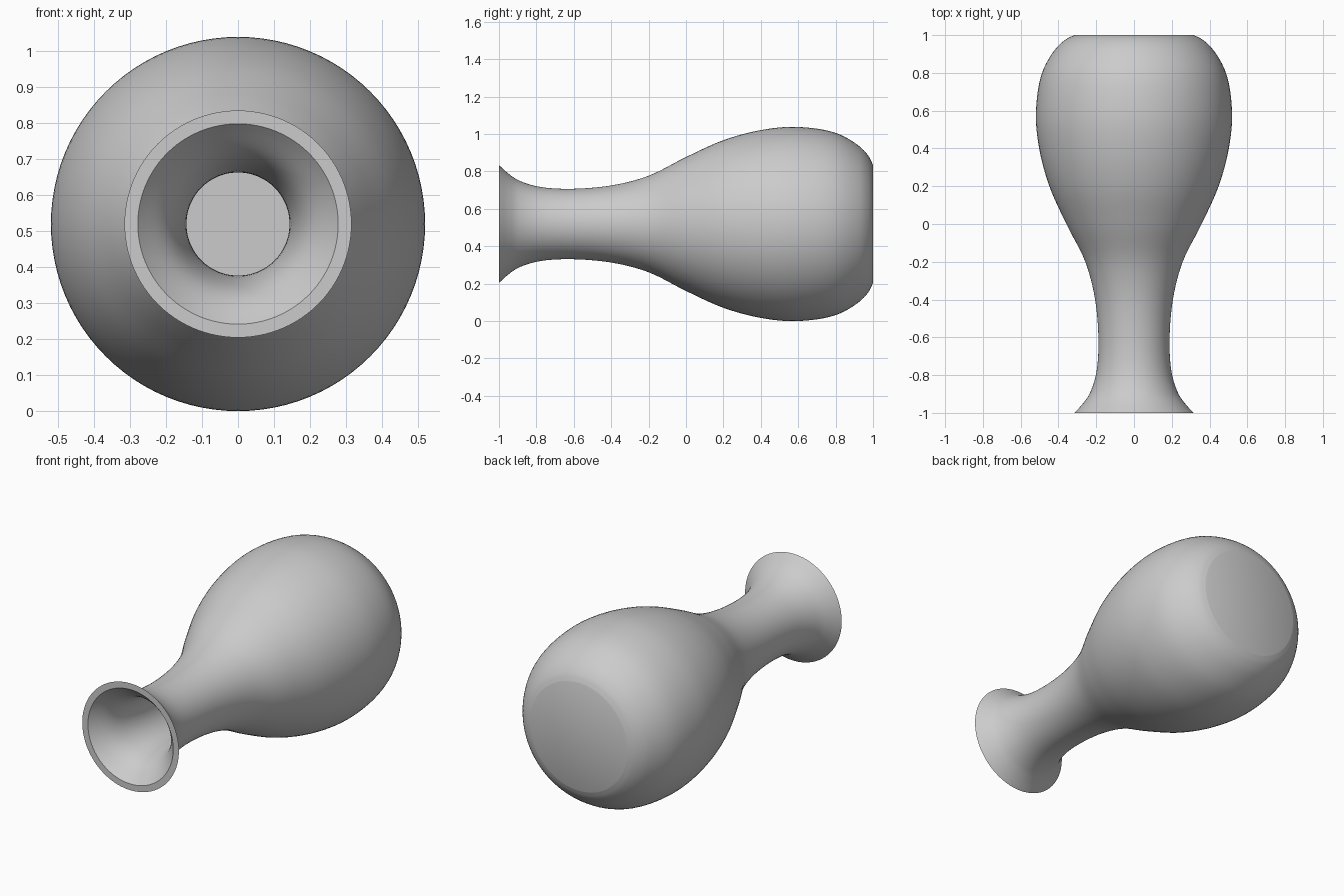
import bpy, bmesh, math
from mathutils import Vector

if "Cube" in bpy.data.objects:
    bpy.data.objects.remove(bpy.data.objects["Cube"])

AXIS_Z = 0.519   # height of the vase's axis as it lies on its side
SEGMENTS = 96


def smooth_curve(points, steps=6):
    """Sample a smooth curve through (y, radius) points."""
    p = [Vector(q) for q in points]
    p = [2 * p[0] - p[1]] + p + [2 * p[-1] - p[-2]]
    out = []
    for a, b, c, d in zip(p, p[1:], p[2:], p[3:]):
        ta, tb, tc = 0.0, math.sqrt((b - a).length), 0.0
        tc = tb + math.sqrt((c - b).length)
        td = tc + math.sqrt((d - c).length)
        for i in range(steps):
            t = tb + (tc - tb) * i / steps
            a1 = a.lerp(b, (t - ta) / (tb - ta))
            a2 = b.lerp(c, (t - tb) / (tc - tb))
            a3 = c.lerp(d, (t - tc) / (td - tc))
            b1 = a1.lerp(a2, (t - ta) / (tc - ta))
            b2 = a2.lerp(a3, (t - tb) / (td - tb))
            out.append(b1.lerp(b2, (t - tb) / (tc - tb)))
    return out + [p[-2]]


# Outer wall from lip to base, and inner wall from lip to floor
outer = smooth_curve([(-1, .315), (-.95, .270), (-.9, .236), (-.8, .202),
                      (-.64, .188), (-.4, .206), (-.2, .258), (0, .358),
                      (.2, .448), (.4, .502), (.59, .519), (.8, .487),
                      (.93, .413), (.98, .357), (1, .315)])
inner = smooth_curve([(-1, .278), (-.9, .195), (-.8, .160), (-.64, .143),
                      (-.4, .162), (-.2, .212), (0, .312), (.2, .402),
                      (.4, .457), (.59, .474), (.8, .442), (.9, .385),
                      (.955, .315)])
profile = ([Vector((1, 0))] + outer[::-1] + inner + [Vector((.955, 0))])

# Vase: the closed wall section spun around the y axis
bm = bmesh.new()
verts = [bm.verts.new((r, y, 0)) for y, r in profile]
edges = [bm.edges.new(pair) for pair in zip(verts, verts[1:])]
bmesh.ops.spin(bm, geom=verts + edges, cent=(0, 0, 0), axis=(0, 1, 0),
               angle=2 * math.pi, steps=SEGMENTS, use_merge=False)
bmesh.ops.remove_doubles(bm, verts=bm.verts[:], dist=1e-5)
bmesh.ops.recalc_face_normals(bm, faces=bm.faces[:])

mesh = bpy.data.meshes.new("vase")
bm.to_mesh(mesh)
bm.free()
vase = bpy.data.objects.new("vase", mesh)
vase.location.z = AXIS_Z
bpy.context.collection.objects.link(vase)

bpy.context.view_layer.objects.active = vase
vase.select_set(True)
bpy.ops.object.shade_smooth_by_angle(angle=math.radians(30))
